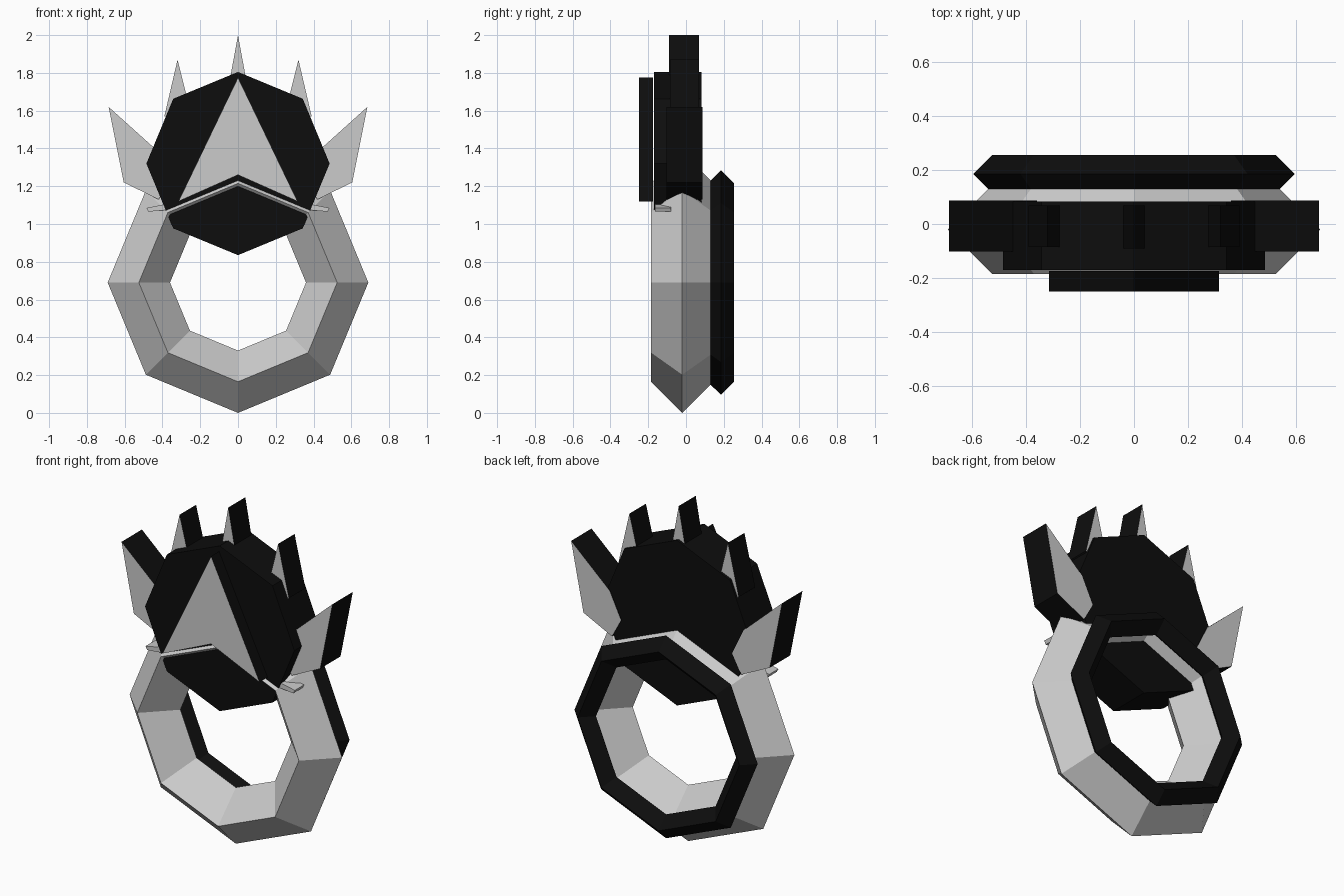
import bpy
import bmesh
import math

if "Cube" in bpy.data.objects:
    bpy.data.objects.remove(bpy.data.objects["Cube"])

black = bpy.data.materials.new("black")
black.diffuse_color = (0.004, 0.004, 0.004, 1)
black.use_nodes = True
black.node_tree.nodes["Principled BSDF"].inputs["Base Color"].default_value = black.diffuse_color


def ring(name, y, major, minor, mat=None):
    """Eight-sided ring with a diamond cross-section, facing the front."""
    bpy.ops.mesh.primitive_torus_add(
        major_segments=8, minor_segments=4, major_radius=major,
        minor_radius=minor, location=(0, y, 0.69),
        rotation=(math.pi / 2, 0, 0))
    obj = bpy.context.object
    obj.name = name
    for p in obj.data.polygons:
        p.use_smooth = False
    if mat:
        obj.data.materials.append(mat)
    return obj


def plate(name, profile, y0, y1, face_mat=None, side_mat=None, flip=1):
    """Extrude an x/z outline from y0 to y1, with separate rim colour."""
    bm = bmesh.new()
    front = [bm.verts.new((x * flip, y0, z)) for x, z in profile]
    back = [bm.verts.new((x * flip, y1, z)) for x, z in profile]
    bm.faces.new(front)
    bm.faces.new(back[::-1])
    n = len(profile)
    for i in range(n):
        j = (i + 1) % n
        bm.faces.new((front[j], front[i], back[i], back[j])).material_index = 1
    bmesh.ops.recalc_face_normals(bm, faces=bm.faces)
    mesh = bpy.data.meshes.new(name)
    bm.to_mesh(mesh)
    bm.free()
    mesh.materials.append(face_mat)
    mesh.materials.append(side_mat)
    obj = bpy.data.objects.new(name, mesh)
    bpy.context.collection.objects.link(obj)
    return obj


# Main band and the thin black band behind it
ring("main_band", -0.02, 0.525, 0.165)
ring("back_band", 0.185, 0.525, 0.07, black)

# Black octagonal medallion
octagon = [(0.485 * math.sin(i * math.pi / 4),
            1.32 + 0.485 * math.cos(i * math.pi / 4)) for i in range(8)]
plate("medallion", octagon, -0.17, 0.083, black, black)

# Arrowhead emblem on the front
plate("arrowhead", [(0, 1.775), (0.315, 1.12), (0, 1.26), (-0.315, 1.12)],
      -0.25, -0.175, None, black)

# Crown spikes: one on top, two mirrored pairs
plate("top_spike", [(0, 2.0), (0.055, 1.7), (-0.055, 1.7)],
      -0.09, 0.068, None, black)
mid = [(0.32, 1.87), (0.39, 1.57), (0.31, 1.5), (0.25, 1.62), (0.275, 1.69)]
side = [(0.685, 1.62), (0.605, 1.22), (0.42, 1.13), (0.36, 1.24), (0.435, 1.395)]
lug = [(0.36, 1.11), (0.485, 1.085), (0.475, 1.065), (0.37, 1.075)]
for label, s in (("right", 1), ("left", -1)):
    plate(label + "_upper_spike", mid, -0.085, 0.068, None, black, s)
    plate(label + "_side_spike", side, -0.102, 0.087, None, black, s)
    # Small lug where the medallion meets the band
    plate(label + "_lug", lug, -0.165, -0.08, None, None, s)
